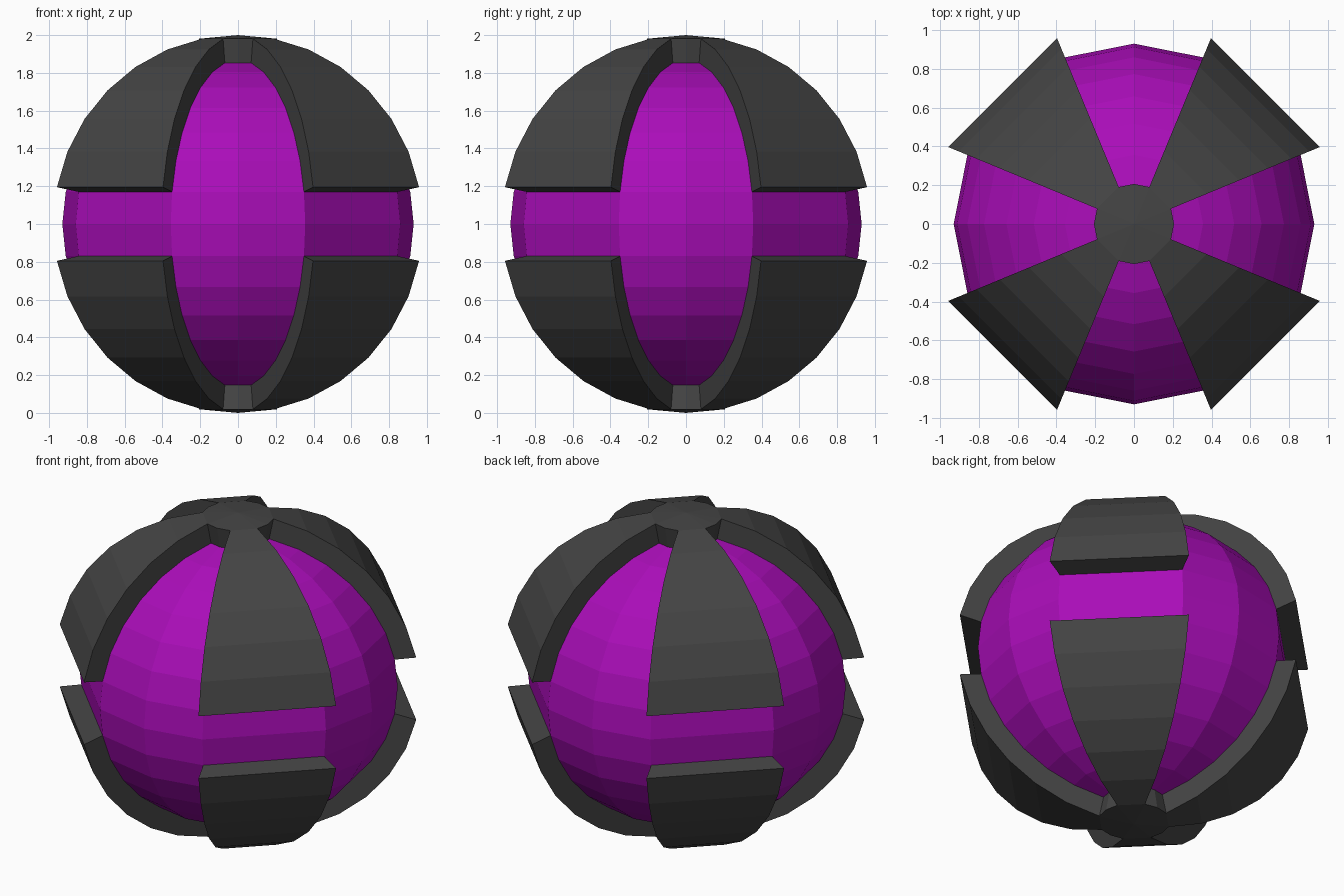
import bpy, bmesh
from math import sin, cos, radians

old = bpy.data.objects.get("Cube")
if old:
    bpy.data.objects.remove(old, do_unlink=True)


def material(name, color):
    mat = bpy.data.materials.new(name)
    mat.use_nodes = True
    mat.diffuse_color = color
    bsdf = next(n for n in mat.node_tree.nodes if n.type == 'BSDF_PRINCIPLED')
    bsdf.inputs["Base Color"].default_value = color
    bsdf.inputs["Roughness"].default_value = 0.7
    return mat


purple = material("purple", (0.40, 0.004, 0.48, 1))
charcoal = material("charcoal", (0.058, 0.058, 0.058, 1))

# Each quarter turn has two narrow columns and one wide, flat diagonal column
ANGLES = [q * 90 + a for q in range(4) for a in (0, 22.5, 67.5)]
COLS = len(ANGLES)
STEP = 11.25      # latitude step between rings
CAP_RING = 7      # ring where the polar cap begins


def point(radius, height, ring, col):
    lat, lon = radians(ring * STEP), radians(ANGLES[col % COLS])
    r = radius * cos(lat)
    return (r * cos(lon), r * sin(lon), 1 + height * sin(lat))


def make_object(name, bm, mat):
    bmesh.ops.remove_doubles(bm, verts=bm.verts, dist=0.0005)
    bmesh.ops.recalc_face_normals(bm, faces=bm.faces)
    mesh = bpy.data.meshes.new(name)
    bm.to_mesh(mesh)
    bm.free()
    mesh.materials.append(mat)
    obj = bpy.data.objects.new(name, mesh)
    bpy.context.collection.objects.link(obj)
    return obj


def add_cells(bm, radius, height, cells, sign=1):
    """Add the sphere patch for each (ring, column); the pole row is triangles."""
    for ring, col in cells:
        pts = [point(radius, height, ring * sign, col),
               point(radius, height, ring * sign, col + 1)]
        if ring == CAP_RING:
            pts.append((0, 0, 1 + height * sign))
        else:
            pts += [point(radius, height, (ring + 1) * sign, col + 1),
                    point(radius, height, (ring + 1) * sign, col)]
        bm.faces.new([bm.verts.new(p) for p in pts])


# Inner ball
bm = bmesh.new()
all_cells = [(r, c) for r in range(CAP_RING + 1) for c in range(COLS)]
for sign in (1, -1):
    add_cells(bm, 0.93, 0.87, all_cells, sign)
make_object("inner_ball", bm, purple)

# Raised armour shells: four diagonal panels joined by a polar cap
shell_cells = [(r, c) for r, c in all_cells
               if r == CAP_RING or (r >= 1 and c % 3 == 1)]
for sign, name in ((1, "upper_shell"), (-1, "lower_shell")):
    bm = bmesh.new()
    add_cells(bm, 1.058, 1.0, shell_cells, sign)
    bmesh.ops.remove_doubles(bm, verts=bm.verts, dist=0.0005)
    # Rim walls going down to the ball
    rim = [e for e in bm.edges if e.is_boundary]
    wall = bmesh.ops.extrude_edge_only(bm, edges=rim)["geom"]
    for v in (g for g in wall if isinstance(g, bmesh.types.BMVert)):
        v.co.x *= 0.93 / 1.058
        v.co.y *= 0.93 / 1.058
        v.co.z = 1 + (v.co.z - 1) * 0.87
    make_object(name, bm, charcoal)
